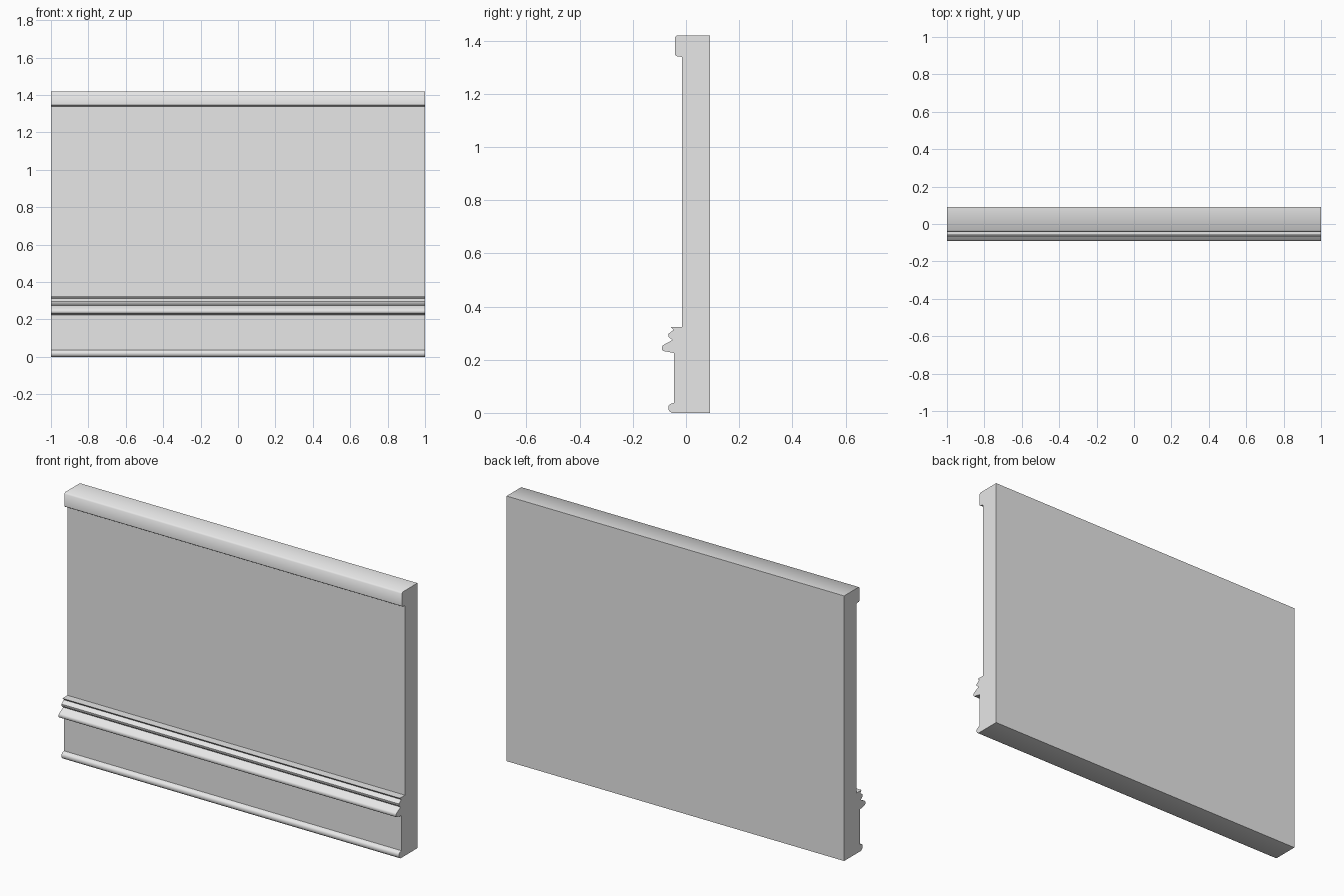
import bpy
import bmesh
import math

cube = bpy.data.objects.get("Cube")
if cube:
    bpy.data.objects.remove(cube, do_unlink=True)

grey = bpy.data.materials.new("plain grey")
grey.use_nodes = True
colour = (0.8, 0.8, 0.8, 1)
grey.diffuse_color = colour
grey.node_tree.nodes["Principled BSDF"].inputs["Base Color"].default_value = colour

# Side profile of the wall as (y, z), grouped by moulding, from the foot up
foot_bead = [(-0.053, 0), (-0.062, 0.006), (-0.066, 0.014), (-0.066, 0.026), (-0.06, 0.033), (-0.045, 0.038)]
lower_rail = [(-0.045, 0.225), (-0.086, 0.233), (-0.09, 0.238), (-0.09, 0.249), (-0.086, 0.255)]
upper_rail = [(-0.051, 0.274), (-0.066, 0.286), (-0.067, 0.297), (-0.046, 0.312), (-0.058, 0.324)]
wall_face = [(-0.015, 0.324), (-0.015, 1.339)]
top_cap = [(-0.034, 1.341), (-0.042, 1.347), (-0.042, 1.412), (-0.034, 1.42)]
back = [(0.09, 1.42), (0.09, 0)]
profile = foot_bead + lower_rail + upper_rail + wall_face + top_cap + back

# Sweep the profile across the full width
bm = bmesh.new()
section = bm.faces.new([bm.verts.new((-1, y, z)) for y, z in profile])
swept = bmesh.ops.extrude_face_region(bm, geom=[section], use_keep_orig=True)
new_verts = [g for g in swept["geom"] if isinstance(g, bmesh.types.BMVert)]
bmesh.ops.translate(bm, verts=new_verts, vec=(2, 0, 0))
bmesh.ops.recalc_face_normals(bm, faces=bm.faces)
mesh = bpy.data.meshes.new("moulded_wall")
bm.to_mesh(mesh)
bm.free()
mesh.materials.append(grey)

wall = bpy.data.objects.new("moulded_wall", mesh)
bpy.context.collection.objects.link(wall)
bpy.context.view_layer.objects.active = wall
wall.select_set(True)
bpy.ops.object.shade_smooth_by_angle(angle=math.radians(50))
